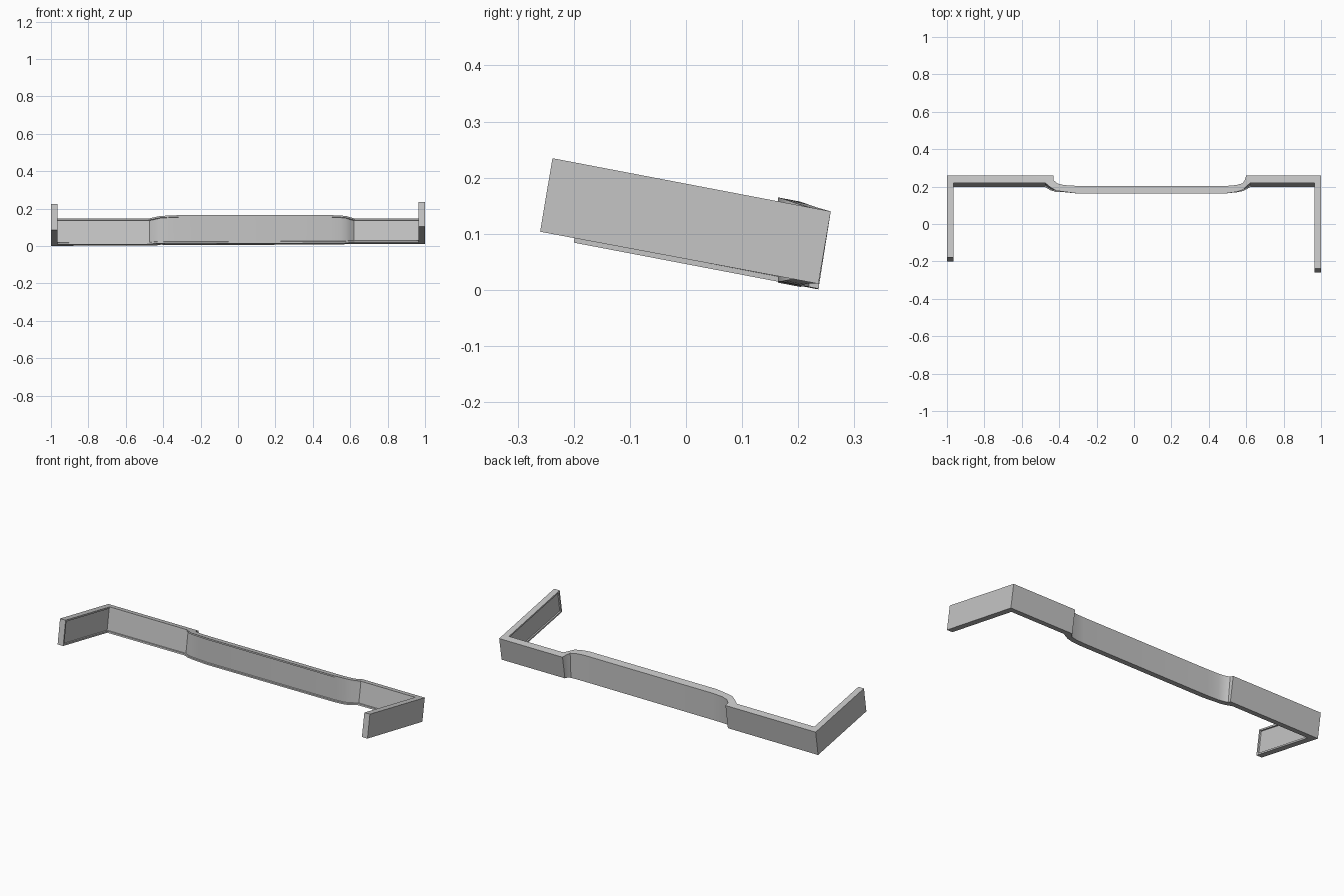
import bpy
import bmesh

cube = bpy.data.objects.get("Cube")
if cube:
    bpy.data.objects.remove(cube, do_unlink=True)

grey = bpy.data.materials.new("light_grey")
grey.use_nodes = True
grey.diffuse_color = (0.56, 0.56, 0.56, 1)
grey.node_tree.nodes["Principled BSDF"].inputs["Base Color"].default_value = (0.56, 0.56, 0.56, 1)

# Plan of the strip: outer xy, inner xy, lean (1 = tilted end, 0 = upright middle), height
plan = [
    ((-1, -0.178), (-0.965, -0.178), 1, 0.139),
    ((-1, 0.258), (-0.965, 0.22), 1, 0.139),
    ((-0.43, 0.258), (-0.475, 0.22), 1, 0.138),
    ((-0.43, 0.234), (-0.445, 0.195), 0.7, 0.141),
    ((-0.41, 0.217), (-0.415, 0.178), 0.3, 0.146),
    ((-0.375, 0.208), (-0.37, 0.172), 0.1, 0.15),
    ((-0.31, 0.204), (-0.31, 0.164), 0, 0.152),
    ((0.5, 0.204), (0.495, 0.164), 0, 0.15),
    ((0.545, 0.208), (0.55, 0.172), 0.1, 0.148),
    ((0.58, 0.217), (0.58, 0.182), 0.3, 0.143),
    ((0.592, 0.234), (0.6, 0.2), 0.7, 0.135),
    ((0.6, 0.258), (0.622, 0.22), 1, 0.129),
    ((1, 0.258), (0.965, 0.22), 1, 0.129),
    ((1, -0.238), (0.965, -0.238), 1, 0.131),
]


def section(bm, outer, inner, lean, height):
    """Four corners of the strip: outer top, outer bottom, inner bottom, inner top."""
    def corner(p, low):
        z = 0.14 + (0.258 - p[1]) * 0.191 + 0.007 * (1 - lean)
        return bm.verts.new((p[0], p[1] - 0.022 * lean * low, z - height * low))
    return [corner(outer, 0), corner(outer, 1), corner(inner, 1), corner(inner, 0)]


# Bent strip with upright ends
bm = bmesh.new()
rings = [section(bm, *row) for row in plan]
inner_faces = []
for a, b in zip(rings, rings[1:]):
    for i in range(4):
        j = (i + 1) % 4
        face = bm.faces.new((a[i], a[j], b[j], b[i]))
        if i == 2:
            inner_faces.append(face)
bm.faces.new(rings[0])
bm.faces.new(rings[-1][::-1])
bmesh.ops.recalc_face_normals(bm, faces=bm.faces[:])

# Shallow recessed panel framed by a rim on the inner side
bmesh.ops.inset_region(bm, faces=inner_faces, thickness=0.009, depth=0, use_even_offset=True)
bmesh.ops.inset_region(bm, faces=inner_faces, thickness=0.002, depth=-0.006, use_even_offset=True)

mesh = bpy.data.meshes.new("bent_strip")
bm.to_mesh(mesh)
bm.free()
mesh.materials.append(grey)
strip = bpy.data.objects.new("bent_strip", mesh)
bpy.context.collection.objects.link(strip)

bpy.ops.object.select_all(action="DESELECT")
strip.select_set(True)
bpy.context.view_layer.objects.active = strip
bpy.ops.object.shade_smooth_by_angle(angle=0.5)
